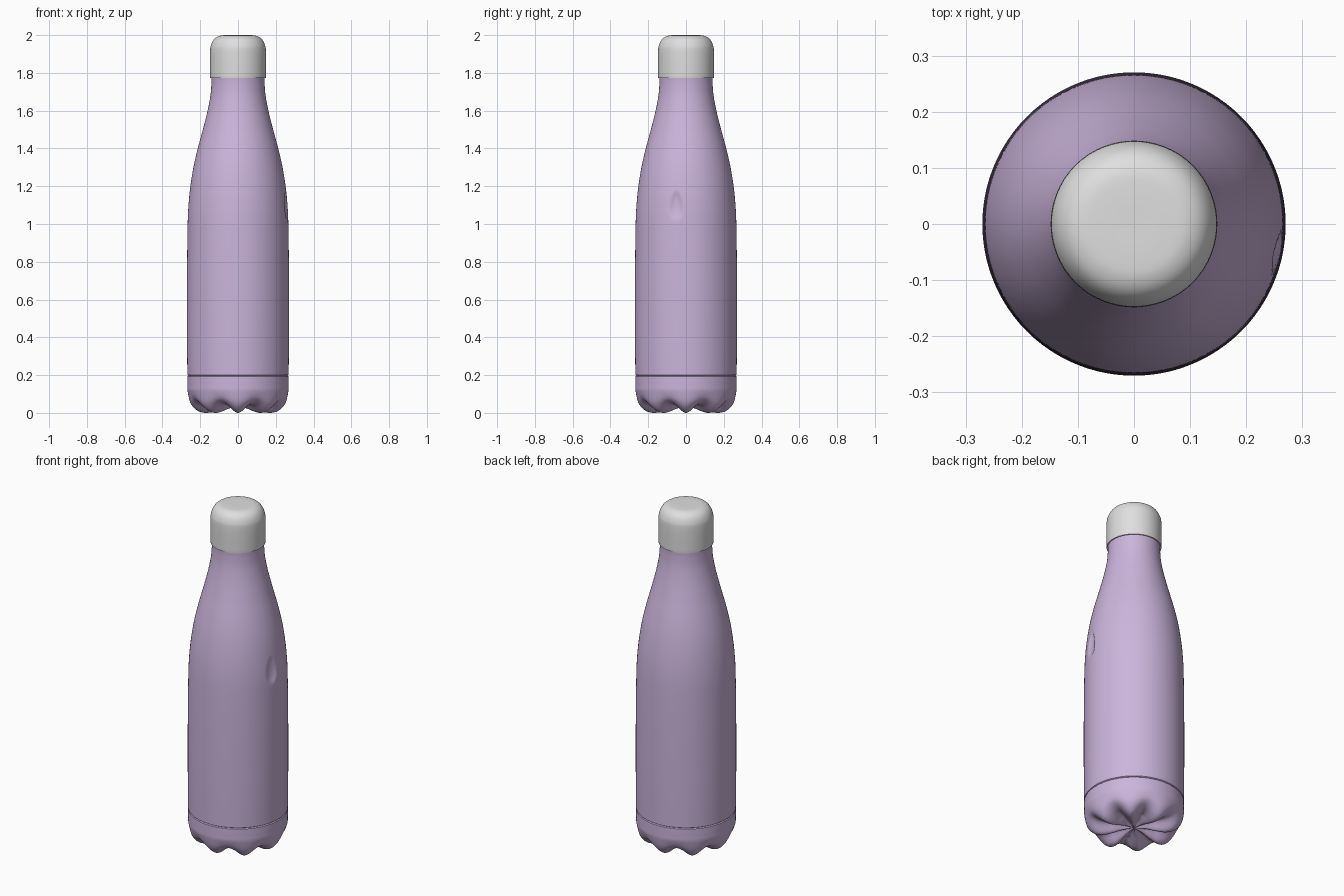
import bpy, bmesh, math
from mathutils import Vector

if "Cube" in bpy.data.objects:
    bpy.data.objects.remove(bpy.data.objects["Cube"])

SEGMENTS = 192


def material(name, color):
    mat = bpy.data.materials.new(name)
    mat.use_nodes = True
    mat.diffuse_color = color
    bsdf = mat.node_tree.nodes["Principled BSDF"]
    bsdf.inputs["Base Color"].default_value = color
    bsdf.inputs["Roughness"].default_value = 0.5
    return mat


def spline(points, steps):
    """Smooth curve through (radius, height) points; a doubled point is a corner."""
    p = [Vector(q) for q in [points[0]] + points + [points[-1]]]
    out = []
    for a, b, c, d in zip(p, p[1:], p[2:], p[3:]):
        if b == c:
            continue
        for i in range(steps):
            t = i / steps
            out.append(0.5 * (2 * b + (c - a) * t + (2 * a - 5 * b + 4 * c - d) * t ** 2
                              + (3 * b - a - 3 * c + d) * t ** 3))
    return out + [p[-1]]


def lathe(name, points, steps, mat, deform=None):
    """Spin a profile around z, optionally reshaping each (radius, height, angle)."""
    bm = bmesh.new()
    rings = []
    for r, z in spline(points, steps):
        ring = []
        for i in range(SEGMENTS):
            a = math.tau * i / SEGMENTS
            rr, zz = deform(max(r, 0), z, a) if deform else (max(r, 0), z)
            ring.append(bm.verts.new((rr * math.cos(a), rr * math.sin(a), zz)))
        rings.append(ring)
    for low, high in zip(rings, rings[1:]):
        for i in range(SEGMENTS):
            j = (i + 1) % SEGMENTS
            bm.faces.new((low[i], low[j], high[j], high[i]))
    bmesh.ops.remove_doubles(bm, verts=bm.verts, dist=1e-5)
    mesh = bpy.data.meshes.new(name)
    bm.to_mesh(mesh)
    bm.free()
    mesh.materials.append(mat)
    obj = bpy.data.objects.new(name, mesh)
    bpy.context.collection.objects.link(obj)
    bpy.ops.object.select_all(action='DESELECT')
    obj.select_set(True)
    bpy.context.view_layer.objects.active = obj
    bpy.ops.object.shade_smooth_by_angle(angle=math.radians(40))
    return obj


def lobes(r, z, a):
    """Eight rounded feet with valleys that run to the centre of the base."""
    valley = (1 - math.cos(8 * a)) / 2
    fade = max(0, 1 - z / 0.13) ** 1.5 * min(1, r / 0.13)
    return r * (1 - 0.04 * valley * fade), z + 0.045 * valley * fade


def dent(r, z, a):
    """Small drop-shaped dimple pressed into the left side."""
    v = (z - 1.10) / 0.075
    width = 0.034 * (1 - 0.35 * v)
    across = ((a + math.pi) % math.tau - math.pi) * r + 0.052
    d = (across / width) ** 2 + v ** 2
    return r - 0.012 * max(0, 1 - d) ** 0.7, z


lilac = material("lilac", (0.60, 0.46, 0.71, 1))
light_grey = material("light grey", (0.74, 0.74, 0.74, 1))

# Scalloped base, up to the groove
lathe("base", [(0, 0.03), (0.06, 0.025), (0.12, 0.008), (0.17, 0.0), (0.215, 0.012),
               (0.25, 0.05), (0.266, 0.11), (0.268, 0.15), (0.268, 0.193), (0.268, 0.193),
               (0.262, 0.197)], 8, lilac, lobes)

# Body with shoulder and neck
lathe("body", [(0.262, 0.197), (0.268, 0.201), (0.268, 0.201), (0.27, 0.4), (0.27, 0.7),
               (0.267, 0.98), (0.262, 1.1), (0.252, 1.2), (0.236, 1.3), (0.213, 1.4),
               (0.186, 1.5), (0.161, 1.6), (0.146, 1.68), (0.141, 1.74), (0.141, 1.78)],
      10, lilac, dent)

# Rounded cap
lathe("cap", [(0.139, 1.772), (0.147, 1.772), (0.147, 1.772), (0.148, 1.80), (0.148, 1.91),
              (0.142, 1.95), (0.125, 1.98), (0.098, 1.996), (0.06, 2.0), (0, 2.0)],
      8, light_grey)
